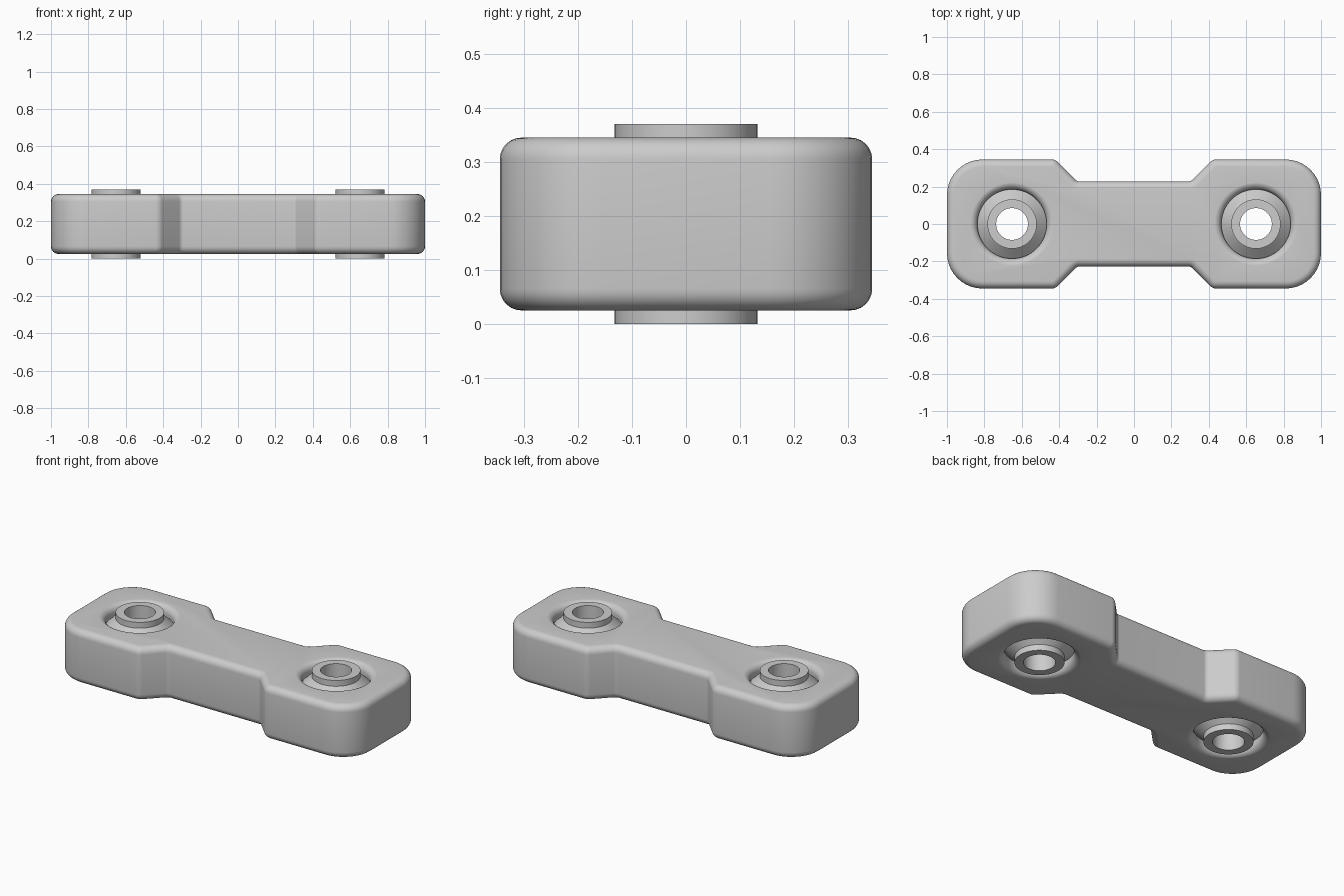
import bpy, bmesh, math
from mathutils import Vector

if "Cube" in bpy.data.objects:
    bpy.data.objects.remove(bpy.data.objects["Cube"])

BOTTOM, TOP, HEIGHT = 0.025, 0.345, 0.37
HOLE_X = 0.652
SEAT_R, FILLET = 0.185, 0.04

grey = bpy.data.materials.new("light grey")
grey.use_nodes = True
grey.diffuse_color = (0.604, 0.604, 0.604, 1)
grey.node_tree.nodes["Principled BSDF"].inputs["Base Color"].default_value = grey.diffuse_color


def finish(bm, name):
    bmesh.ops.recalc_face_normals(bm, faces=bm.faces)
    mesh = bpy.data.meshes.new(name)
    bm.to_mesh(mesh)
    bm.free()
    mesh.materials.append(grey)
    ob = bpy.data.objects.new(name, mesh)
    bpy.context.collection.objects.link(ob)
    return ob


def activate(ob):
    bpy.ops.object.select_all(action='DESELECT')
    ob.select_set(True)
    bpy.context.view_layer.objects.active = ob


def smooth(ob):
    activate(ob)
    bpy.ops.object.shade_smooth_by_angle(angle=math.radians(30))


def rounded(corners, steps=10):
    """Replace each (x, y, radius) corner with an arc."""
    out = []
    for i, (x, y, r) in enumerate(corners):
        p = Vector((x, y))
        a = (Vector(corners[i - 1][:2]) - p).normalized()
        b = (Vector(corners[(i + 1) % len(corners)][:2]) - p).normalized()
        half = a.angle(b) / 2
        c = p + (a + b).normalized() * r / math.sin(half)
        start = (p + a * r / math.tan(half) - c).normalized()
        end = (p + b * r / math.tan(half) - c).normalized()
        out += [c + start.slerp(end, k / steps).normalized() * r for k in range(steps + 1)]
    return out


def lathe(name, profile, x, closed, segments=64):
    """Turn a (radius, z) profile about a vertical axis at x."""
    bm = bmesh.new()
    rings = []
    for r, z in profile:
        rings.append([bm.verts.new((x + r * math.cos(math.tau * k / segments),
                                    r * math.sin(math.tau * k / segments), z))
                      for k in range(segments)])
    pairs = list(zip(rings, rings[1:]))
    if closed:
        pairs.append((rings[-1], rings[0]))
    else:
        bm.faces.new(rings[0])
        bm.faces.new(rings[-1])
    for lo, hi in pairs:
        for k in range(segments):
            n = (k + 1) % segments
            bm.faces.new((lo[k], lo[n], hi[n], hi[k]))
    return finish(bm, name)


# Link body: one quarter of the outline, mirrored round
quarter = [(1, 0.345, 0.19), (0.42, 0.345, 0.05), (0.305, 0.228, 0.03)]
half = quarter + [(-x, y, r) for x, y, r in reversed(quarter)]
outline = rounded(half + [(-x, -y, r) for x, y, r in half])
bm = bmesh.new()
base = bm.faces.new([bm.verts.new((p.x, p.y, BOTTOM)) for p in outline])
up = bmesh.ops.extrude_face_region(bm, geom=[base], use_keep_orig=True)
bmesh.ops.translate(bm, vec=(0, 0, TOP - BOTTOM),
                    verts=[g for g in up["geom"] if isinstance(g, bmesh.types.BMVert)])
body = finish(bm, "link_body")
activate(body)
bevel = body.modifiers.new("edge_rounding", 'BEVEL')
bevel.width = FILLET
bevel.segments = 6
bevel.limit_method = 'ANGLE'
bevel.angle_limit = math.radians(60)
bevel.use_clamp_overlap = False
bpy.ops.object.modifier_apply(modifier=bevel.name)

# Bushing seats with rounded rims, cut through the body
arc = [(SEAT_R + FILLET * (1 - math.cos(t)), TOP - FILLET + 0.0005 + FILLET * math.sin(t))
       for t in (k / 8 * math.pi / 2 for k in range(9))]
upper = arc + [(arc[-1][0], HEIGHT)]
seat = [(r, HEIGHT - z) for r, z in reversed(upper)] + upper
for x in (-HOLE_X, HOLE_X):
    cutter = lathe("seat_cutter", seat, x, False)
    cutter.hide_render = True
    activate(body)
    cut = body.modifiers.new("seat", 'BOOLEAN')
    cut.operation = 'DIFFERENCE'
    cut.solver = 'EXACT'
    cut.object = cutter
    bpy.ops.object.modifier_apply(modifier=cut.name)
    bpy.data.objects.remove(cutter)
smooth(body)

# Flared bushings with a bolt hole
flare = [(0.188, 0.285), (0.132, 0.335), (0.132, HEIGHT), (0.085, HEIGHT)]
sleeve = [(r, HEIGHT - z) for r, z in reversed(flare)] + flare
for side, x in (("right", -HOLE_X), ("left", HOLE_X)):
    smooth(lathe(side + "_bushing", sleeve, x, True))
